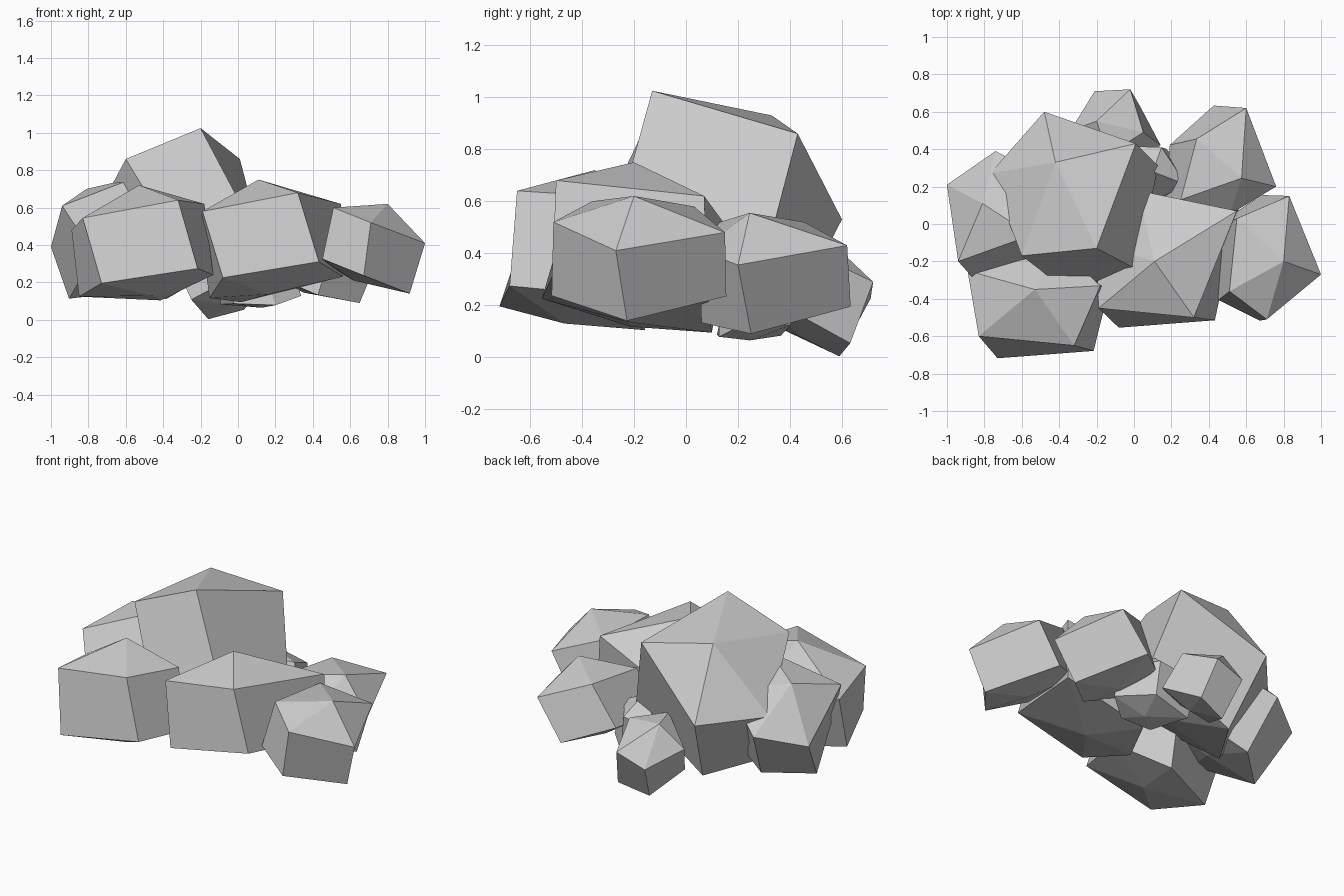
import bpy, bmesh
from math import radians
from mathutils import Vector, Matrix

if "Cube" in bpy.data.objects:
    bpy.data.objects.remove(bpy.data.objects["Cube"])

TWIST = radians(10)


def rock(name, apex, ring, drop, taper=1.0):
    """Five-sided boulder: apex, upper rim, lower rim swept along drop with a twist, lower point."""
    drop = Vector(drop)
    upper = [Vector(p) for p in ring]
    mid = sum(upper, Vector()) / len(upper)
    spin = Matrix.Rotation(TWIST, 3, -drop)
    lower = [mid + drop + spin @ (p - mid) * taper for p in upper]

    bm = bmesh.new()
    top = bm.verts.new(apex)
    bottom = bm.verts.new(mid + drop * 1.16)
    up = [bm.verts.new(p) for p in upper]
    low = [bm.verts.new(p) for p in lower]
    for i in range(len(up)):
        j = (i + 1) % len(up)
        bm.faces.new((top, up[i], up[j]))
        bm.faces.new((up[i], low[i], low[j], up[j]))
        bm.faces.new((bottom, low[j], low[i]))
    bmesh.ops.recalc_face_normals(bm, faces=bm.faces)
    mesh = bpy.data.meshes.new(name)
    bm.to_mesh(mesh)
    bm.free()
    obj = bpy.data.objects.new(name, mesh)
    bpy.context.collection.objects.link(obj)
    return obj


# Large boulder on top
rock("top_boulder", (-.42, .33, .93),
     [(-.60, -.17, .86), (-.20, -.13, 1.025), (.01, .43, .86),
      (-.48, .60, .53), (-.77, .27, .54)],
     (.165, -.175, -.41), .97)

# Two front boulders
rock("front_boulder", (.11, -.20, .75),
     [(-.19, -.45, .58), (.32, -.50, .68), (.55, .07, .62),
      (.02, .18, .47), (-.20, -.10, .48)],
     (.055, -.06, -.37))
rock("front_left_boulder", (-.53, -.35, .72),
     [(-.83, -.60, .545), (-.32, -.65, .64), (-.18, -.33, .62),
      (-.42, -.10, .48), (-.89, -.25, .48)],
     (.06, -.07, -.365))

# Left boulder
rock("left_boulder", (-.81, .11, .70),
     [(-.94, -.20, .61), (-.55, -.06, .76), (-.48, .25, .62),
      (-.74, .39, .45), (-1.0, .21, .39)],
     (.12, -.17, -.295))

# Right boulder
rock("right_boulder", (.80, -.20, .62),
     [(1.0, -.27, .41), (.83, .15, .48), (.55, .03, .58),
      (.51, -.36, .60), (.71, -.51, .52)],
     (-.09, -.01, -.265))

# Back right boulder
rock("back_right_boulder", (.575, .245, .555),
     [(.76, .20, .355), (.60, .62, .43), (.335, .455, .52),
      (.25, .13, .52), (.51, .05, .41)],
     (-.12, 0, -.26))

# Small back boulder
rock("back_boulder", (-.20, .55, .45),
     [(-.02, .72, .29), (-.21, .71, .225), (-.34, .50, .31),
      (-.14, .37, .44), (.05, .49, .40)],
     (.08, -.10, -.22))

# Small filler stone under the pile
rock("filler_stone", (.10, .28, .45),
     [(.147, .41, .35), (-.12, .42, .305), (-.09, .165, .30),
      (.13, .135, .295), (.28, .21, .35)],
     (.05, -.02, -.22))
